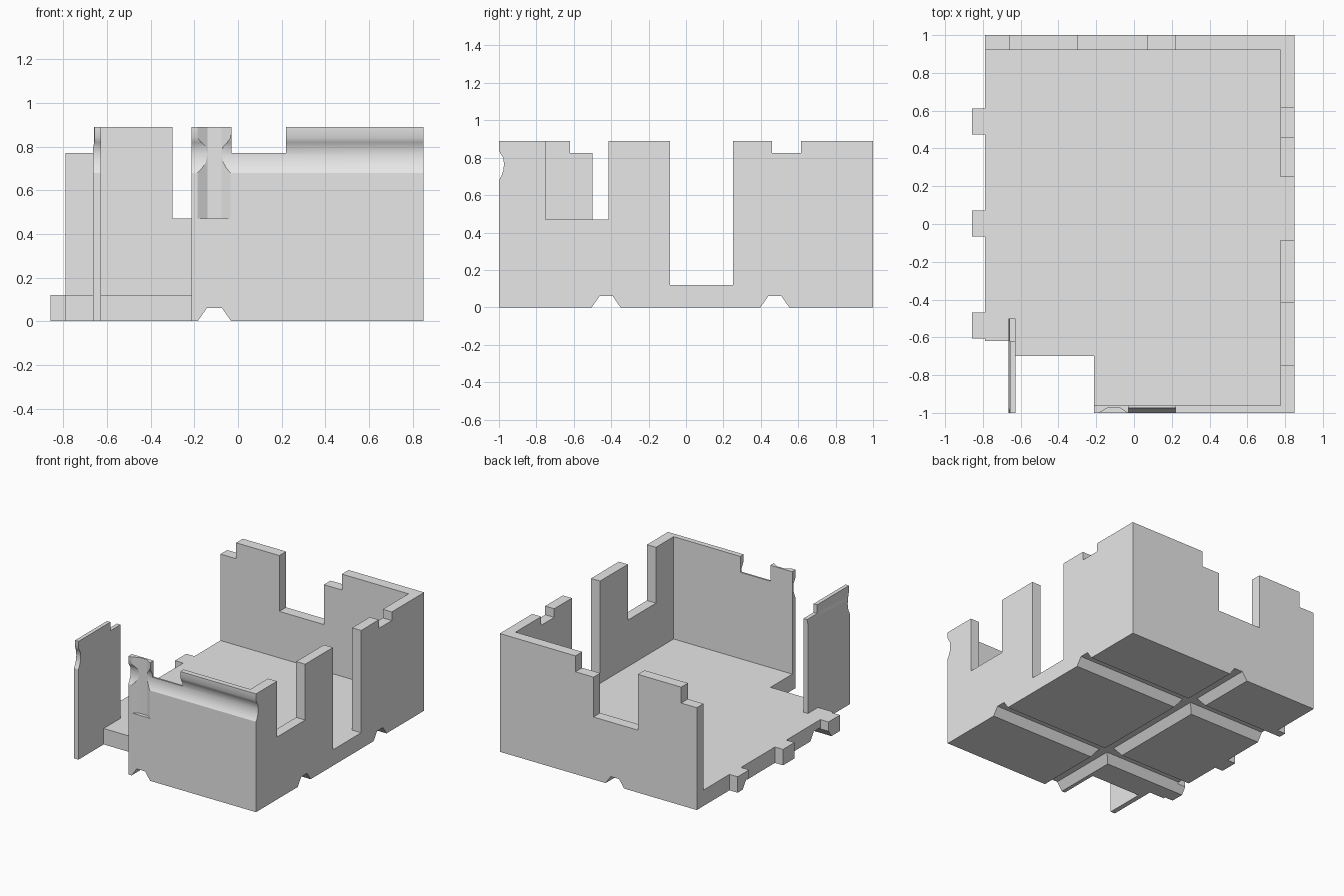
import bpy, bmesh, math

cube = bpy.data.objects.get("Cube")
if cube:
    bpy.data.objects.remove(cube, do_unlink=True)

grey = bpy.data.materials.new("plain_grey")
grey.use_nodes = True
grey.diffuse_color = (0.8, 0.8, 0.8, 1)
grey.node_tree.nodes["Principled BSDF"].inputs["Base Color"].default_value = (0.8, 0.8, 0.8, 1)

FLOOR = 0.12
TOP = 0.89


def prism(name, outline, axis, lo, hi):
    """Extrude a flat outline along an axis (0 = x, 1 = y, 2 = z)."""
    bm = bmesh.new()

    def ring(depth):
        verts = []
        for point in outline:
            co = list(point)
            co.insert(axis, depth)
            verts.append(bm.verts.new(co))
        return verts

    a, b = ring(lo), ring(hi)
    bm.faces.new(a)
    bm.faces.new(b[::-1])
    for i in range(len(a)):
        j = (i + 1) % len(a)
        bm.faces.new((a[i], b[i], b[j], a[j]))
    bmesh.ops.recalc_face_normals(bm, faces=bm.faces)
    mesh = bpy.data.meshes.new(name)
    bm.to_mesh(mesh)
    bm.free()
    mesh.materials.append(grey)
    obj = bpy.data.objects.new(name, mesh)
    bpy.context.collection.objects.link(obj)
    return obj


def skyline(name, steps, axis, lo, hi):
    """Wall with a stepped top: steps are (start, height), the last one ends it."""
    outline = [(steps[0][0], FLOOR)]
    for (start, height), (end, _) in zip(steps, steps[1:]):
        outline += [(start, height), (end, height)]
    outline.append((steps[-1][0], FLOOR))
    clean = [p for i, p in enumerate(outline) if p != outline[i - 1]]
    return prism(name, clean, axis, lo, hi)


def cut(obj, cutters):
    """Carve the cutters out of the object, then delete them."""
    bpy.context.view_layer.objects.active = obj
    for cutter in cutters:
        cutter.hide_render = True
        mod = obj.modifiers.new("cut", 'BOOLEAN')
        mod.operation = 'DIFFERENCE'
        mod.solver = 'EXACT'
        mod.object = cutter
        bpy.ops.object.modifier_apply(modifier=mod.name)
        bpy.data.objects.remove(cutter, do_unlink=True)


def channel(mid, axis):
    """Trapezoid channel cutter for the underside."""
    shape = [(mid - 0.077, -0.05), (mid - 0.077, 0), (mid - 0.035, 0.06),
             (mid + 0.035, 0.06), (mid + 0.077, 0), (mid + 0.077, -0.05)]
    return prism("channel_cutter", shape, axis, -1.2, 1.2)


def cornice():
    """Rounded horizontal groove cutter for the front face."""
    shape = [(-1.1, 0.84), (-1, 0.84), (-0.99, 0.82), (-0.977, 0.80), (-0.973, 0.765),
             (-0.977, 0.73), (-0.988, 0.70), (-1, 0.68), (-1.1, 0.68)]
    return prism("cornice_cutter", shape, 0, -1, 1)


# Floor slab with side tabs and underside channels
left, right = -0.79, 0.85
outline = [(left, -0.62), (-0.628, -0.62), (-0.628, -0.70), (-0.213, -0.70),
           (-0.213, -1), (right, -1), (right, 1), (left, 1)]
for y in (0.543, 0.003, -0.537):
    outline += [(left, y + 0.068), (left - 0.068, y + 0.068),
                (left - 0.068, y - 0.068), (left, y - 0.068)]
floor = prism("floor", outline, 2, 0, FLOOR)
cut(floor, [channel(-0.427, 0), channel(0.475, 0), channel(-0.108, 1)])

# Back wall
skyline("back_wall", [(left, 0.77), (-0.66, TOP), (-0.30, 0.47), (0.07, 0.77),
                      (0.22, TOP), (right, 0)], 1, 0.92, 1)

# Side wall, in two pieces either side of the doorway
skyline("side_wall_front", [(-0.96, TOP), (-0.75, 0.47), (-0.415, TOP), (-0.085, 0)],
        0, 0.775, right)
skyline("side_wall_back", [(0.25, TOP), (0.46, 0.825), (0.615, TOP), (0.92, 0)],
        0, 0.775, right)

# Front wall with rounded groove and upright niche
front = skyline("front_wall", [(-0.213, TOP), (-0.03, 0.77), (0.22, TOP), (right, 0)],
                1, -1, -0.96)
niche = prism("niche_cutter", [(-0.185, -1.05), (-0.185, -1), (-0.14, -0.973),
                               (-0.075, -0.973), (-0.034, -1), (-0.034, -1.05)], 2, 0.47, 1)
cut(front, [cornice(), niche])

# Loose thin panel beside the entrance
panel = prism("entrance_panel", [(-1, 0), (-0.62, 0), (-0.62, FLOOR), (-0.5, FLOOR),
                                 (-0.5, 0.825), (-0.62, 0.825), (-0.62, TOP), (-1, TOP)],
              0, -0.665, -0.628)
taper = prism("taper_cutter", [(-0.7, 0.79), (-0.665, 0.79), (-0.657, 0.83),
                               (-0.657, 1), (-0.7, 1)], 1, -1.1, -0.4)
cut(panel, [cornice(), taper])

# Smooth the rounded groove, keep hard corners crisp
bpy.ops.object.select_all(action='DESELECT')
for obj in (front, panel):
    obj.select_set(True)
bpy.context.view_layer.objects.active = front
bpy.ops.object.shade_smooth_by_angle(angle=math.radians(30))
